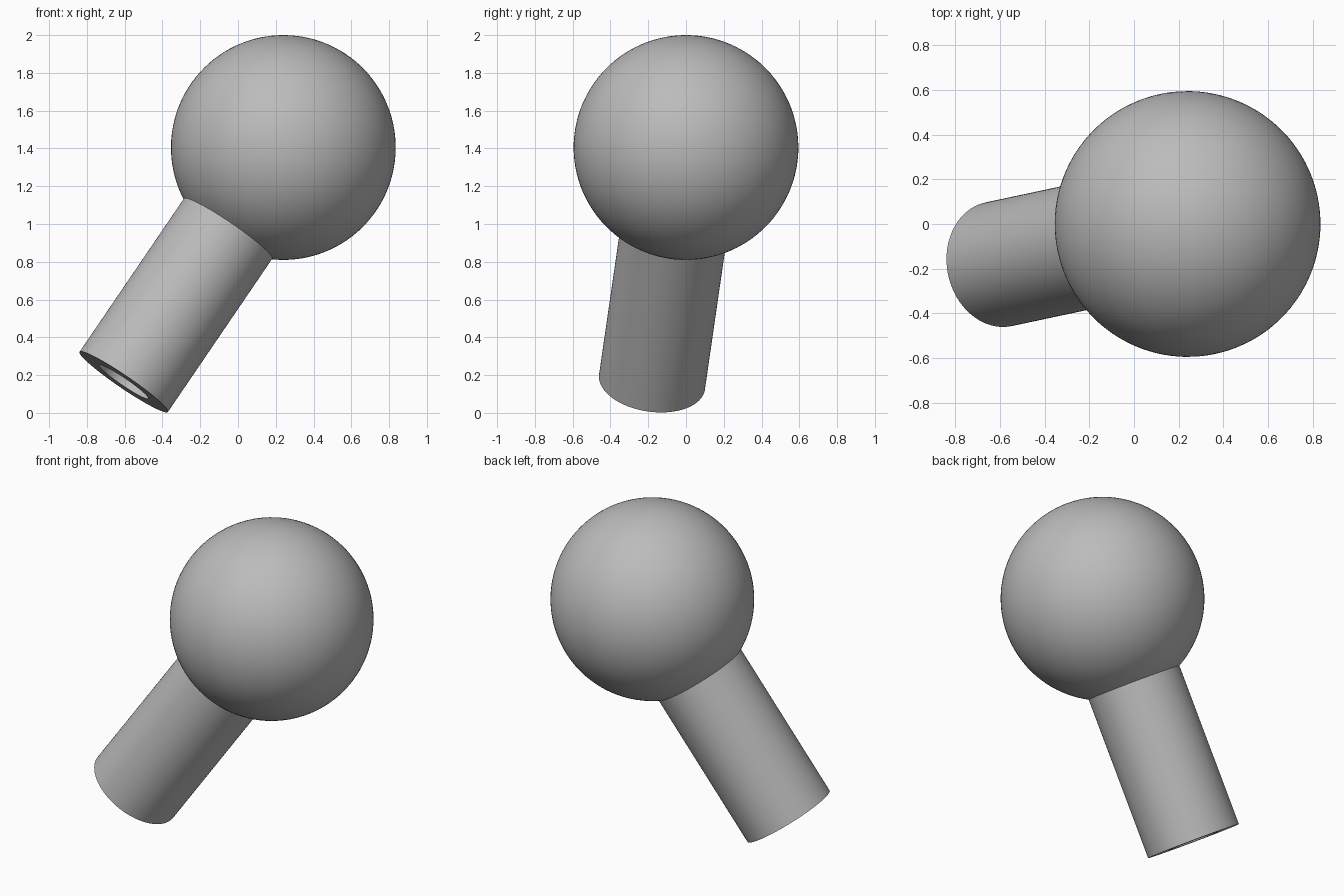
import bpy, bmesh, math
from mathutils import Vector, Matrix

if "Cube" in bpy.data.objects:
    bpy.data.objects.remove(bpy.data.objects["Cube"])

BALL_R, STEM_R, HOLE_R = 0.595, 0.283, 0.157
CENTRE = Vector((0.24, 0.0, 1.405))
STEM_END = Vector((-0.605, -0.18, 0.164))
LENGTH = (STEM_END - CENTRE).length
HOLE_DEPTH = 0.8

grey = bpy.data.materials.new("plain_grey")
grey.diffuse_color = (0.5, 0.5, 0.5, 1.0)
grey.use_nodes = True
grey.node_tree.nodes["Principled BSDF"].inputs["Base Color"].default_value = grey.diffuse_color

# Local z runs from the stem end up through the ball
axis_turn = (CENTRE - STEM_END).to_track_quat('Z', 'Y').to_matrix().to_4x4()
placement = Matrix.Translation(CENTRE) @ axis_turn


def lathe(name, profile, steps=96):
    """Spin a (radius, height) profile around the shared axis."""
    bm = bmesh.new()
    verts = [bm.verts.new((r, 0, z)) for r, z in profile]
    edges = [bm.edges.new(pair) for pair in zip(verts, verts[1:])]
    bmesh.ops.spin(bm, geom=verts + edges, cent=(0, 0, 0), axis=(0, 0, 1),
                   angle=2 * math.pi, steps=steps, use_merge=True)
    bmesh.ops.remove_doubles(bm, verts=bm.verts, dist=1e-5)
    bmesh.ops.recalc_face_normals(bm, faces=bm.faces)
    mesh = bpy.data.meshes.new(name)
    bm.to_mesh(mesh)
    bm.free()
    mesh.materials.append(grey)
    obj = bpy.data.objects.new(name, mesh)
    bpy.context.collection.objects.link(obj)
    obj.matrix_world = placement
    bpy.ops.object.select_all(action='DESELECT')
    obj.select_set(True)
    bpy.context.view_layer.objects.active = obj
    bpy.ops.object.shade_smooth_by_angle(angle=math.radians(30))
    return obj


# Ball, open where the stem joins it
join_angle = math.pi - math.asin(STEM_R / BALL_R)
N = 48
lathe("ball", [(BALL_R * math.sin(join_angle * i / N),
                BALL_R * math.cos(join_angle * i / N)) for i in range(N + 1)])

# Stem with a blind hole in its free end
join_z = BALL_R * math.cos(join_angle)
lathe("stem", [(STEM_R, join_z), (STEM_R, -LENGTH), (HOLE_R, -LENGTH),
               (HOLE_R, HOLE_DEPTH - LENGTH), (0, HOLE_DEPTH - LENGTH)])

# Make sure the open stem shell faces outward
stem = bpy.data.objects["stem"]
bm = bmesh.new()
bm.from_mesh(stem.data)
wall = max(bm.faces, key=lambda f: f.calc_center_median().xy.length)
c = wall.calc_center_median()
if wall.normal.dot(Vector((c.x, c.y, 0))) < 0:
    bmesh.ops.reverse_faces(bm, faces=bm.faces)
    bm.to_mesh(stem.data)
bm.free()
